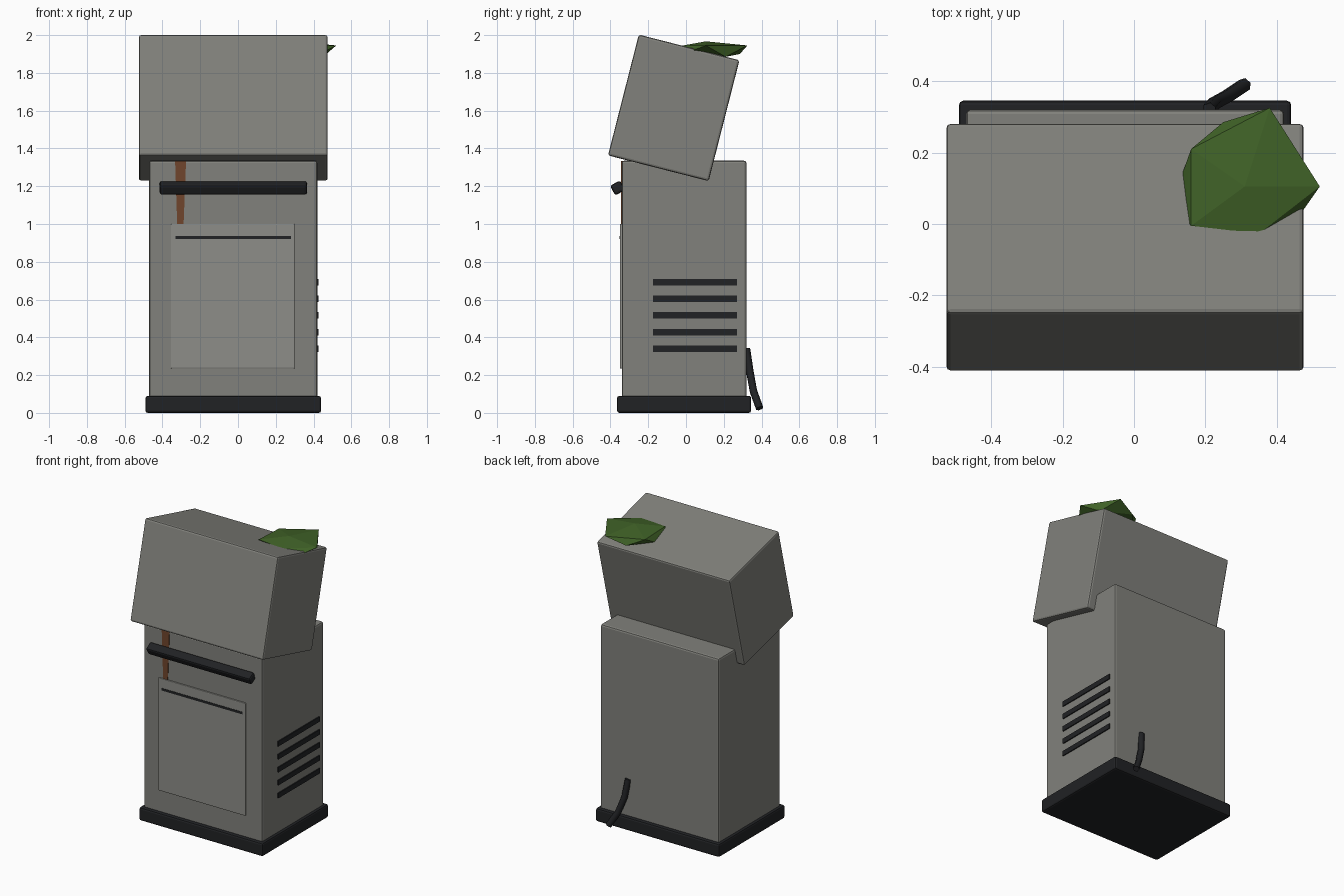
import bpy, bmesh
from math import radians
from mathutils import Vector

if "Cube" in bpy.data.objects:
    bpy.data.objects.remove(bpy.data.objects["Cube"])


def material(name, rgb):
    m = bpy.data.materials.new(name)
    m.diffuse_color = (*rgb, 1)
    m.use_nodes = True
    m.node_tree.nodes["Principled BSDF"].inputs["Base Color"].default_value = m.diffuse_color
    return m


DARK = material("black_rubber", (0.015, 0.016, 0.018))
RUST = material("rust", (0.16, 0.06, 0.025))
GREEN = material("moss_green", (0.05, 0.12, 0.02))
STEEL = material("steel", (0.22, 0.22, 0.2))
PANEL = material("panel_steel", (0.27, 0.27, 0.25))


def finish(name, bm, mat):
    bmesh.ops.recalc_face_normals(bm, faces=bm.faces)
    me = bpy.data.meshes.new(name)
    bm.to_mesh(me)
    bm.free()
    ob = bpy.data.objects.new(name, me)
    bpy.context.collection.objects.link(ob)
    me.materials.append(mat)
    return ob


def box(name, lo, hi, mat, bevel=0.0, tilt=0.0):
    """Box between two corners, optionally chamfered and tilted about x."""
    lo, hi = Vector(lo), Vector(hi)
    size = hi - lo
    bm = bmesh.new()
    bmesh.ops.create_cube(bm, size=1)
    bmesh.ops.scale(bm, vec=size, verts=bm.verts)
    if bevel:
        bmesh.ops.bevel(bm, geom=bm.edges[:], offset=bevel, segments=2,
                        profile=0.5, affect='EDGES')
    ob = finish(name, bm, mat)
    ob.location = (lo + hi) / 2
    ob.rotation_euler.x = radians(tilt)
    return ob


# Cabinet and plinth
box("cabinet", (-0.47, -0.34, 0.002), (0.42, 0.32, 1.335), STEEL, 0.012)
box("plinth", (-0.49, -0.365, 0), (0.44, 0.345, 0.09), DARK, 0.012)

# Head box leaning backwards
c, w, h = Vector((-0.025, -0.065, 1.615)), 0.55, 0.66
half = Vector((0.5, w / 2, h / 2))
box("tilted_head", c - half, c + half, STEEL, 0.012, -14.3)

# Front door panel with its seam
box("door_panel", (-0.355, -0.35, 0.235), (0.30, -0.33, 1.0), PANEL, 0.004)
box("door_seam", (-0.33, -0.352, 0.921), (0.28, -0.34, 0.937), DARK)

# Handle bar
box("handle", (-0.415, -0.392, 1.162), (0.365, -0.332, 1.22), DARK, 0.012, 28)

# Side vents
for i in range(5):
    z = 0.692 - i * 0.088
    box(f"vent_slot_{i + 1}", (0.41, -0.175, z - 0.017),
        (0.427, 0.27, z + 0.017), DARK)

# Tapered rust streak running down from the head
bm = bmesh.new()
front = [(-0.333, 1.334), (-0.275, 1.334), (-0.288, 1.0), (-0.322, 1.0)]
face = bm.faces.new([bm.verts.new((x, -0.344, z)) for x, z in front])
ext = bmesh.ops.extrude_face_region(bm, geom=[face])
bmesh.ops.translate(bm, vec=(0, 0.01, 0),
                    verts=[v for v in ext["geom"] if isinstance(v, bmesh.types.BMVert)])
finish("rust_streak", bm, RUST)

# Loose power cable at the back
cu = bpy.data.curves.new("cable", 'CURVE')
cu.dimensions = '3D'
cu.bevel_depth = 0.02
cu.bevel_resolution = 1
cu.use_fill_caps = True
path = [(0.21, 0.32, 0.34), (0.225, 0.338, 0.22), (0.26, 0.357, 0.115), (0.31, 0.39, 0.024)]
sp = cu.splines.new('POLY')
sp.points.add(len(path) - 1)
for p, co in zip(sp.points, path):
    p.co = (*co, 1)
cu.materials.append(DARK)
bpy.context.collection.objects.link(bpy.data.objects.new("cable", cu))

# Faceted moss clump on the head
pts = [(0.31, 0.105, 1.967),
       (0.52, 0.105, 1.945), (0.38, 0.325, 1.945), (0.16, 0.21, 1.937),
       (0.16, -0.005, 1.945), (0.35, -0.027, 1.943),
       (0.25, 0.285, 1.90), (0.135, 0.14, 1.90), (0.14, 0.01, 1.915),
       (0.45, 0.005, 1.908), (0.45, 0.21, 1.885), (0.31, 0.12, 1.875)]
bm = bmesh.new()
for p in pts:
    bm.verts.new(p)
bmesh.ops.convex_hull(bm, input=bm.verts[:])
finish("moss_clump", bm, GREEN)
